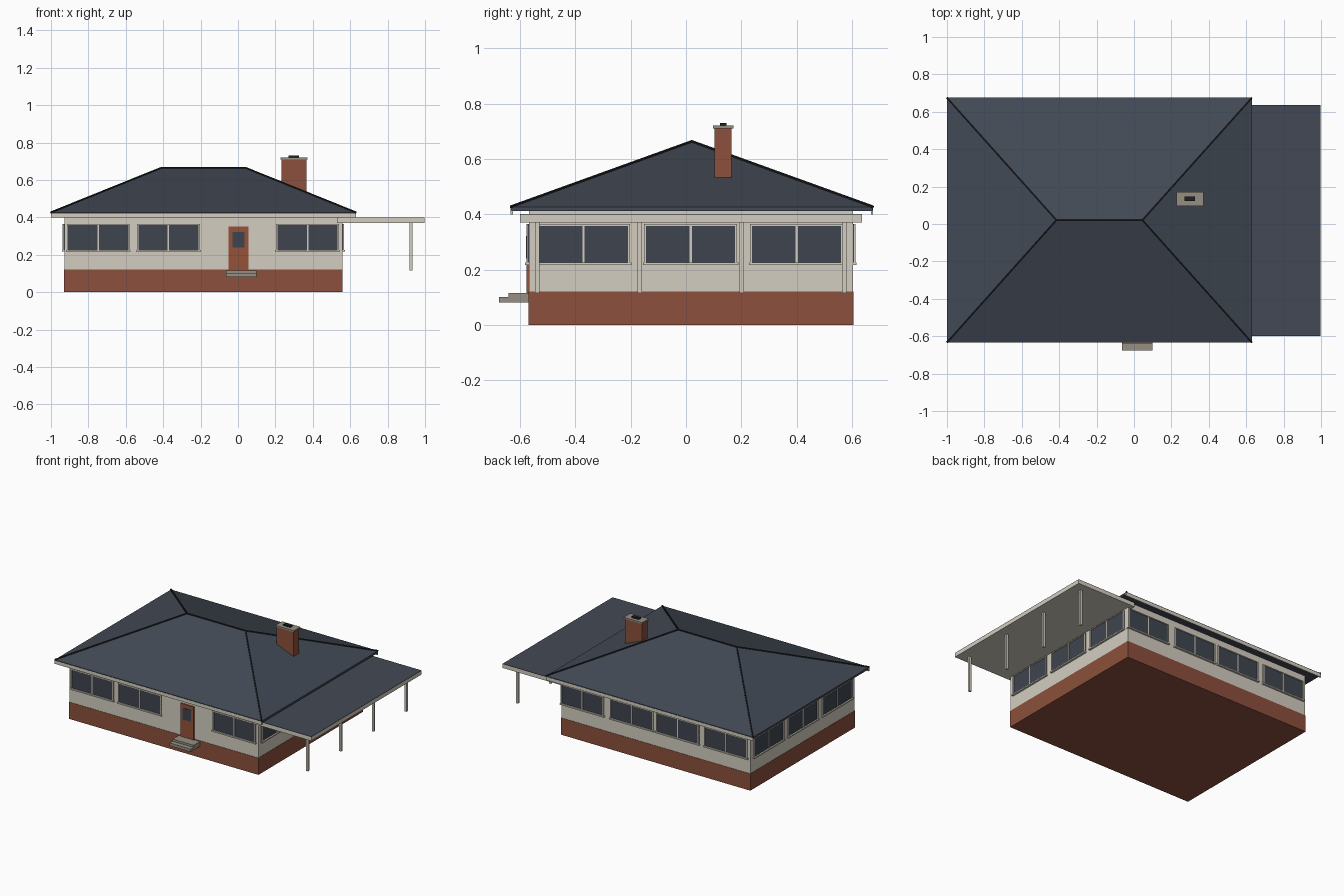
import bpy, bmesh
from mathutils import Vector, Matrix

cube = bpy.data.objects.get("Cube")
if cube:
    bpy.data.objects.remove(cube, do_unlink=True)


def material(name, r, g, b):
    lin = [((c / 255 + 0.055) / 1.055) ** 2.4 for c in (r, g, b)] + [1]
    m = bpy.data.materials.new(name)
    m.use_nodes = True
    m.diffuse_color = lin
    m.node_tree.nodes["Principled BSDF"].inputs["Base Color"].default_value = lin
    return m


plaster = material("cream plaster", 212, 206, 193)
brick = material("red brick", 140, 80, 60)
slate = material("slate roofing", 66, 73, 85)
ridge_dark = material("dark ridge", 30, 32, 37)
glass = material("dark glass", 63, 69, 79)
door_wood = material("door wood", 150, 82, 58)
stone = material("grey stone", 150, 143, 131)


def finish(name, bm, mat):
    bmesh.ops.recalc_face_normals(bm, faces=bm.faces)
    mesh = bpy.data.meshes.new(name)
    bm.to_mesh(mesh)
    bm.free()
    mesh.materials.append(mat)
    ob = bpy.data.objects.new(name, mesh)
    bpy.context.collection.objects.link(ob)
    return ob


def boxes(name, mat, *spans):
    """One object from boxes, each given as (x0, x1), (y0, y1), (z0, z1)."""
    bm = bmesh.new()
    for span in spans:
        mid = Vector([(a + b) / 2 for a, b in span])
        size = [abs(b - a) for a, b in span]
        bmesh.ops.create_cube(bm, size=1, matrix=Matrix.Translation(mid) @ Matrix.Diagonal(size + [1]))
    return finish(name, bm, mat)


# House body
X0, X1, Y0, Y1 = -0.93, 0.56, -0.57, 0.605
boxes("brick_base", brick, ((X0, X1), (Y0, Y1), (0, 0.12)))
boxes("walls", plaster, ((X0 + 0.002, X1 - 0.002), (Y0 + 0.002, Y1 - 0.002), (0.12, 0.415)))

# Span on a wall: u along the wall, d outward from it
WALLS = {
    "front": lambda u, d: (u, [Y0 - k for k in d]),
    "back": lambda u, d: (u, [Y1 + k for k in d]),
    "right": lambda u, d: ([X0 - k for k in d], u),
    "left": lambda u, d: ([X1 + k for k in d], u),
}


def window(side, number, c):
    def at(u0, u1, out, z0, z1):
        return (*WALLS[side]((c + u0, c + u1), (-0.01, out)), (z0, z1))
    w, z0, z1 = 0.168, 0.222, 0.364
    name = f"{side}_window_{number}"
    boxes(name + "_glass", glass, at(-w, w, 0.002, z0, z1))
    boxes(name + "_frame", plaster,
          at(-w, -w + 0.007, 0.007, z0, z1), at(w - 0.007, w, 0.007, z0, z1),
          at(-0.004, 0.004, 0.006, z0, z1), at(-w, w, 0.007, z1 - 0.006, z1),
          at(-w - 0.005, w + 0.005, 0.012, z0 - 0.005, z0 + 0.004))


# Windows on all four sides
ROWS = {
    "front": (-0.747, -0.372, 0.372),
    "back": (-0.74, -0.36, 0.0, 0.39),
    "right": (-0.37, 0.017, 0.4),
    "left": (-0.37, 0.017, 0.4),
}
for side, centres in ROWS.items():
    for i, c in enumerate(centres):
        window(side, i + 1, c)

# Front door and steps
boxes("front_door", door_wood, ((-0.05, 0.055), (Y0 - 0.006, Y0 + 0.01), (0.11, 0.35)))
boxes("door_glass", glass, ((-0.03, 0.035), (Y0 - 0.009, Y0), (0.24, 0.322)))
boxes("front_steps", stone,
      ((-0.065, 0.1), (-0.675, Y0), (0.08, 0.1)),
      ((-0.065, 0.1), (-0.642, Y0), (0.1, 0.115)))

# Hipped roof: closed eaves slab rising to a short ridge
RX0, RX1, RY0, RY1 = -1.0, 0.63, -0.633, 0.675
plan = [(RX0, RY0), (RX1, RY0), (RX1, RY1), (RX0, RY1)]
ridge = [Vector((-0.415, 0.021, 0.662)), Vector((0.045, 0.021, 0.662))]
bm = bmesh.new()
low = [bm.verts.new((x, y, 0.412)) for x, y in plan]
eave = [bm.verts.new((x, y, 0.426)) for x, y in plan]
top = [bm.verts.new(p) for p in ridge]
bm.faces.new(low)
for i in range(4):
    j = (i + 1) % 4
    bm.faces.new((low[i], low[j], eave[j], eave[i]))
bm.faces.new((eave[0], eave[1], top[1], top[0]))
bm.faces.new((eave[1], eave[2], top[1]))
bm.faces.new((eave[2], eave[3], top[0], top[1]))
bm.faces.new((eave[3], eave[0], top[0]))
finish("hipped_roof", bm, slate)

# Ridge and hip caps
corners = [Vector((x, y, 0.426)) for x, y in plan]
caps = [ridge] + [(corners[i], ridge[e]) for i, e in enumerate((0, 1, 1, 0))]
bm = bmesh.new()
for a, b in caps:
    run = b - a
    turn = run.to_track_quat('Z', 'Y').to_matrix().to_4x4()
    bmesh.ops.create_cone(bm, cap_ends=True, segments=6, radius1=0.006, radius2=0.006,
                          depth=run.length, matrix=Matrix.Translation((a + b) / 2) @ turn)
finish("ridge_caps", bm, ridge_dark)

# Fascia boards along front and back eaves
for name, y in (("front_fascia", RY0), ("back_fascia", RY1 - 0.006)):
    boxes(name, plaster, ((RX0, RX1), (y - 0.001, y + 0.007), (0.398, 0.421)))

# Chimney
boxes("chimney", brick, ((0.232, 0.365), (0.103, 0.165), (0.45, 0.71)))
boxes("chimney_cap", stone, ((0.226, 0.371), (0.097, 0.171), (0.71, 0.72)))
boxes("chimney_flue", ridge_dark, ((0.27, 0.326), (0.123, 0.146), (0.7, 0.73)))

# Side canopy with a dark covering and four posts
boxes("canopy_slab", plaster, ((0.53, 0.998), (-0.6, 0.637), (0.37, 0.398)))
boxes("canopy_covering", slate, ((0.53, 0.998), (-0.6, 0.637), (0.398, 0.4)))
for i, y in enumerate((-0.537, -0.167, 0.202, 0.572)):
    boxes(f"canopy_post_{i + 1}", plaster, ((0.917, 0.933), (y - 0.008, y + 0.008), (0.115, 0.37)))
